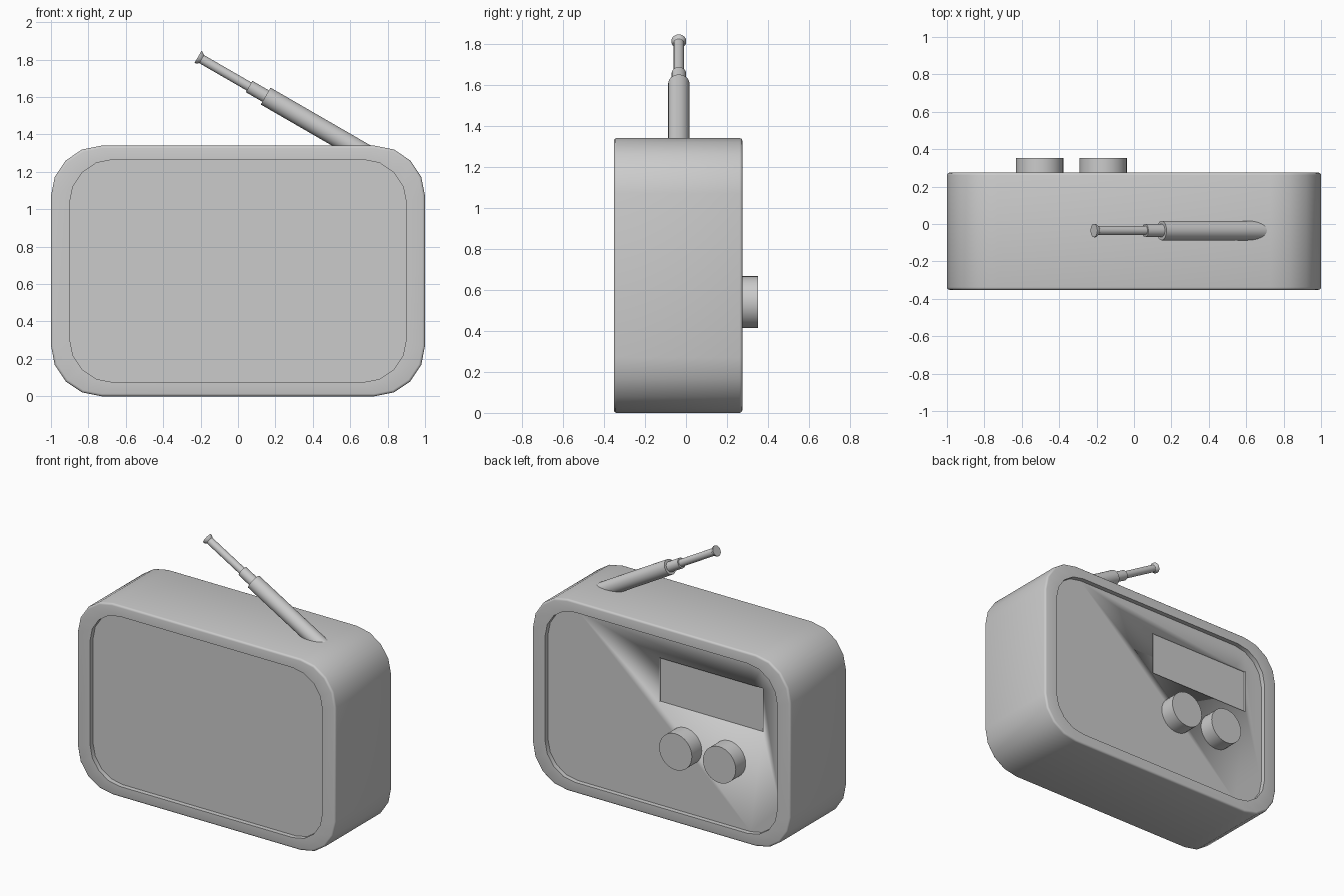
import bpy, bmesh, math
from mathutils import Vector, Matrix

if "Cube" in bpy.data.objects:
    bpy.data.objects.remove(bpy.data.objects["Cube"])


def finish(bm, name, angle=40):
    bmesh.ops.recalc_face_normals(bm, faces=bm.faces)
    mesh = bpy.data.meshes.new(name)
    bm.to_mesh(mesh)
    bm.free()
    ob = bpy.data.objects.new(name, mesh)
    bpy.context.collection.objects.link(ob)
    bpy.ops.object.select_all(action='DESELECT')
    ob.select_set(True)
    bpy.context.view_layer.objects.active = ob
    bpy.ops.object.shade_smooth_by_angle(angle=math.radians(angle))
    return ob


def loft(bm, rings):
    """Skin a list of closed rings and cap both ends."""
    loops = [[bm.verts.new(p) for p in ring] for ring in rings]
    n = len(loops[0])
    for a, b in zip(loops, loops[1:]):
        for i in range(n):
            bm.faces.new((a[i], a[(i + 1) % n], b[(i + 1) % n], b[i]))
    bm.faces.new(loops[0])
    bm.faces.new(loops[-1])


def rounded_rect(hx, hz, r, y, zc=0.67, seg=4):
    pts = []
    for k, (sx, sz) in enumerate(((1, 1), (-1, 1), (-1, -1), (1, -1))):
        for i in range(seg + 1):
            a = math.pi / 2 * (k + i / seg)
            pts.append((sx * (hx - r) + r * math.cos(a), y,
                        zc + sz * (hz - r) + r * math.sin(a)))
    return pts


def lathe(name, profile, start, direction, sides=32):
    """Revolve (distance, radius) pairs about an axis."""
    bm = bmesh.new()
    rot = Vector(direction).to_track_quat('Z', 'Y').to_matrix().to_4x4()
    m = Matrix.Translation(start) @ rot
    loft(bm, [[m @ Vector((r * math.cos(t), r * math.sin(t), d))
               for t in (2 * math.pi * i / sides for i in range(sides))]
              for d, r in profile])
    return finish(bm, name)


# Casing: rounded box with soft rims and a recessed panel front and back
Y0, Y1, DEPTH, BEV = -0.352, 0.275, 0.033, 0.014


def end_rings(y, inward):
    rings = [rounded_rect(0.9, 0.595, 0.23, y + inward * DEPTH),
             rounded_rect(0.9, 0.595, 0.23, y)]
    for i in range(4):
        a = math.pi / 2 * i / 3
        inset = BEV * (1 - math.sin(a))
        rings.append(rounded_rect(1 - inset, 0.67 - inset, 0.27 - inset,
                                  y + inward * BEV * (1 - math.cos(a))))
    return rings


bm = bmesh.new()
loft(bm, end_rings(Y0, 1) + end_rings(Y1, -1)[::-1])
casing = finish(bm, "radio_casing")

# Display recess cut into the back panel
floor = Y1 - DEPTH
bm = bmesh.new()
bmesh.ops.create_cube(bm, size=1, matrix=Matrix.Translation((-0.362, floor, 0.948))
                      @ Matrix.Diagonal((0.805, 0.03, 0.31, 1)))
cutter = finish(bm, "display_cutter")
cutter.hide_render = True
cutter.hide_set(True)
cut = casing.modifiers.new("display_recess", 'BOOLEAN')
cut.operation = 'DIFFERENCE'
cut.solver = 'EXACT'
cut.object = cutter

# Two tuning knobs
for name, x in (("volume_knob", -0.165), ("tuning_knob", -0.505)):
    lathe(name, [(0, 0.127), (0.352 - floor + 0.005, 0.127)],
          (x, floor - 0.005, 0.54), (0, 1, 0))

# Telescopic antenna leaning 30 degrees above the top
axis = Vector((-math.cos(math.radians(30)), 0, 0.5))
base = Vector((0.702, -0.035, 1.285))
lathe("antenna_lower", [(0, 0.052), (0.64, 0.052)], base, axis)
lathe("antenna_middle", [(0.6, 0.035), (0.742, 0.035)], base, axis)
lathe("antenna_upper", [(0.7, 0.025), (1.05, 0.025)], base, axis)
lathe("antenna_tip", [(1.035, 0.025), (1.05, 0.036), (1.058, 0.036)], base, axis)
